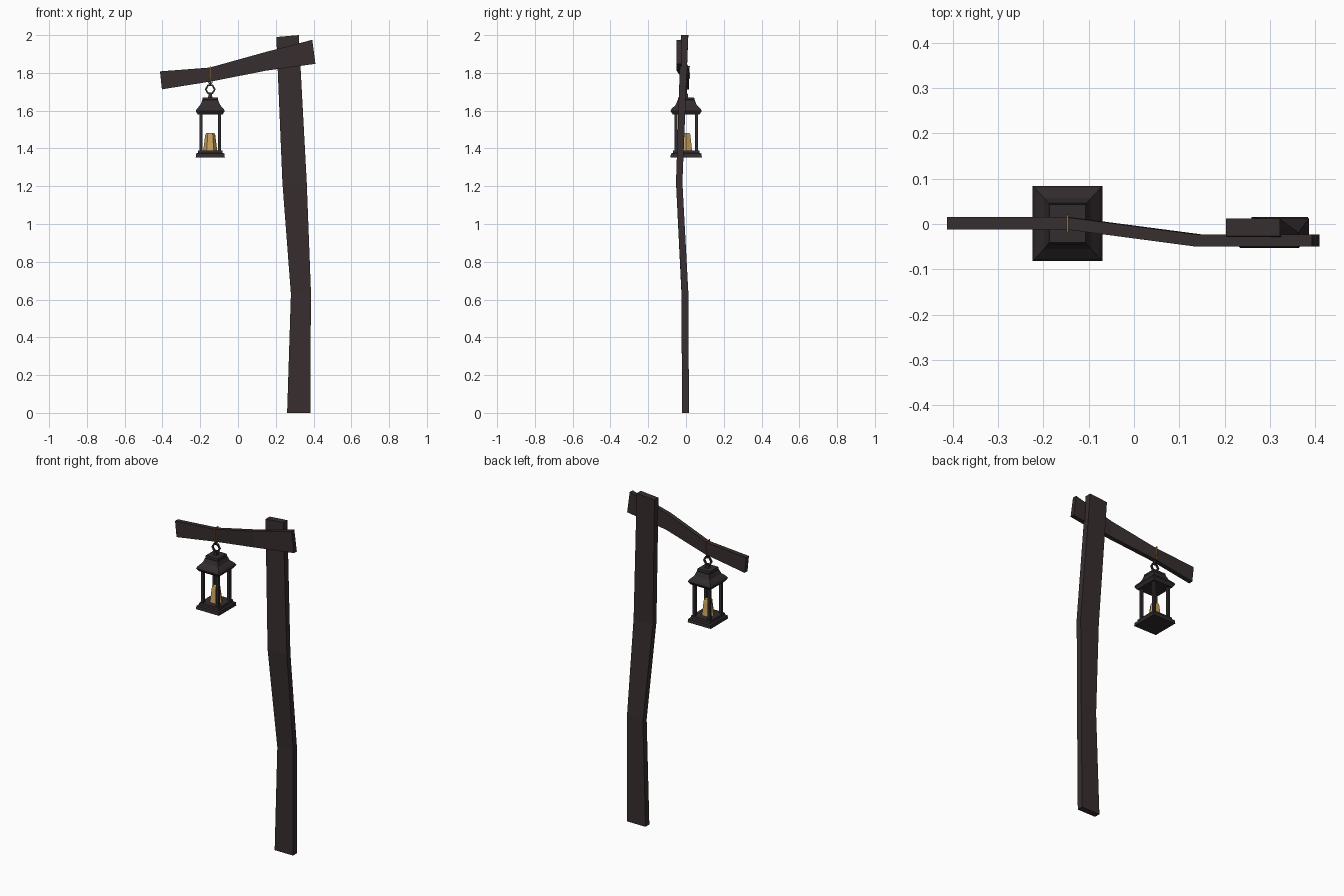
import bpy, bmesh, math
from mathutils import Vector, Matrix

if "Cube" in bpy.data.objects:
    bpy.data.objects.remove(bpy.data.objects["Cube"])


def material(name, rgb):
    m = bpy.data.materials.new(name)
    m.diffuse_color = (*rgb, 1)
    m.use_nodes = True
    m.node_tree.nodes["Principled BSDF"].inputs["Base Color"].default_value = m.diffuse_color
    return m


WOOD = material("dark wood", (0.038, 0.027, 0.028))
IRON = material("dark iron", (0.032, 0.025, 0.027))
WAX = material("candle wax", (0.60, 0.36, 0.11))
ROPE = material("rope", (0.36, 0.17, 0.03))


def finish(name, bm, mat):
    bmesh.ops.recalc_face_normals(bm, faces=bm.faces)
    me = bpy.data.meshes.new(name)
    bm.to_mesh(me)
    bm.free()
    me.materials.append(mat)
    ob = bpy.data.objects.new(name, me)
    bpy.context.collection.objects.link(ob)
    return ob


def loft(name, rings, mat, closed=False):
    """Skin a row of equal-sized point rings."""
    bm = bmesh.new()
    vs = [[bm.verts.new(p) for p in r] for r in rings]
    n = len(vs[0])
    pairs = list(zip(vs, vs[1:]))
    if closed:
        pairs.append((vs[-1], vs[0]))
    else:
        bm.faces.new(vs[0])
        bm.faces.new(vs[-1])
    for a, b in pairs:
        for i in range(n):
            j = (i + 1) % n
            bm.faces.new((a[i], a[j], b[j], b[i]))
    return finish(name, bm, mat)


def plank(name, sections, mat):
    """Each section: two edge points (x, z) and a y range."""
    loft(name, [[(ax, y0, az), (bx, y0, bz), (bx, y1, bz), (ax, y1, az)]
                for ax, az, bx, bz, y0, y1 in sections], mat)


CX = -0.147  # lantern axis


def stack(name, levels, mat, x=CX, y=0.001):
    """Rectangular levels: half x, half y, z."""
    loft(name, [[(x - a, y - b, z), (x + a, y - b, z),
                 (x + a, y + b, z), (x - a, y + b, z)] for a, b, z in levels], mat)


def ring(name, z, rx, rz, minor, n, turn, mat):
    """Faceted ring standing upright."""
    rings = []
    rot = Matrix.Rotation(turn, 3, 'Z')
    for i in range(n):
        t = 2 * math.pi * i / n
        r = []
        for k in range(4):
            p = math.pi / 4 + k * math.pi / 2
            d = minor * math.cos(p)
            v = Vector(((rx + d) * math.cos(t), minor * math.sin(p), (rz + d) * math.sin(t)))
            r.append(rot @ v + Vector((CX, 0.001, z)))
        rings.append(r)
    loft(name, rings, mat, closed=True)


# Bent upright post
plank("post", [
    (0.26, 0.0, 0.383, 0.0, -0.021, 0.016),
    (0.28, 0.63, 0.386, 0.645, -0.024, 0.012),
    (0.235, 1.22, 0.364, 1.22, -0.053, -0.019),
    (0.203, 1.99, 0.322, 2.0, -0.027, 0.012)], WOOD)

# Bent cross beam
plank("beam", [
    (-0.413, 1.808, -0.403, 1.713, -0.012, 0.015),
    (-0.15, 1.828, -0.14, 1.755, -0.012, 0.015),
    (0.137, 1.908, 0.15, 1.812, -0.05, -0.023),
    (0.393, 1.975, 0.41, 1.848, -0.05, -0.023)], WOOD)

# Lantern body
stack("lantern_base", [(0.077, 0.083, 1.352), (0.075, 0.081, 1.372),
                       (0.066, 0.071, 1.376), (0.064, 0.069, 1.39)], IRON)
stack("lantern_roof", [(0.066, 0.071, 1.58), (0.077, 0.083, 1.598),
                       (0.071, 0.077, 1.61), (0.052, 0.056, 1.63),
                       (0.042, 0.045, 1.656)], IRON)
stack("lantern_cap", [(0.036, 0.038, 1.65), (0.042, 0.044, 1.658),
                      (0.04, 0.042, 1.671)], IRON)
for sx in (-1, 1):
    for sy in (-1, 1):
        stack("lantern_corner_bar", [(0.008, 0.008, 1.385), (0.008, 0.008, 1.59)],
              IRON, CX + sx * 0.050, 0.001 + sy * 0.054)

# Candle
loft("candle", [[(CX + r * math.cos(i * math.pi / 3), r * math.sin(i * math.pi / 3), z)
                 for i in range(6)]
                for r, z in ((0.038, 1.388), (0.035, 1.405), (0.026, 1.475), (0.02, 1.482))], WAX)

# Hanging hardware
stack("ring_stub", [(0.012, 0.01, 1.668), (0.008, 0.008, 1.69)], IRON)
ring("hanging_ring", 1.713, 0.024, 0.024, 0.007, 6, 0, IRON)
ring("chain_link", 1.747, 0.011, 0.016, 0.004, 6, math.pi / 2, IRON)
ring("small_hook", 1.752, 0.011, 0.011, 0.003, 6, 0, IRON)

# Rope looped over the beam
path = [(0.0, 1.745), (-0.016, 1.775), (-0.016, 1.833), (0.019, 1.833), (0.019, 1.775)]
w = 0.0025
rope_rings = []
for y, z in path:
    d = (Vector((y, z)) - Vector((0.001, 1.795))).normalized() * w * 1.3
    rope_rings.append([(CX - w, y - d.x, z - d.y), (CX + w, y - d.x, z - d.y),
                       (CX + w, y + d.x, z + d.y), (CX - w, y + d.x, z + d.y)])
loft("rope_loop", rope_rings, ROPE, closed=True)
